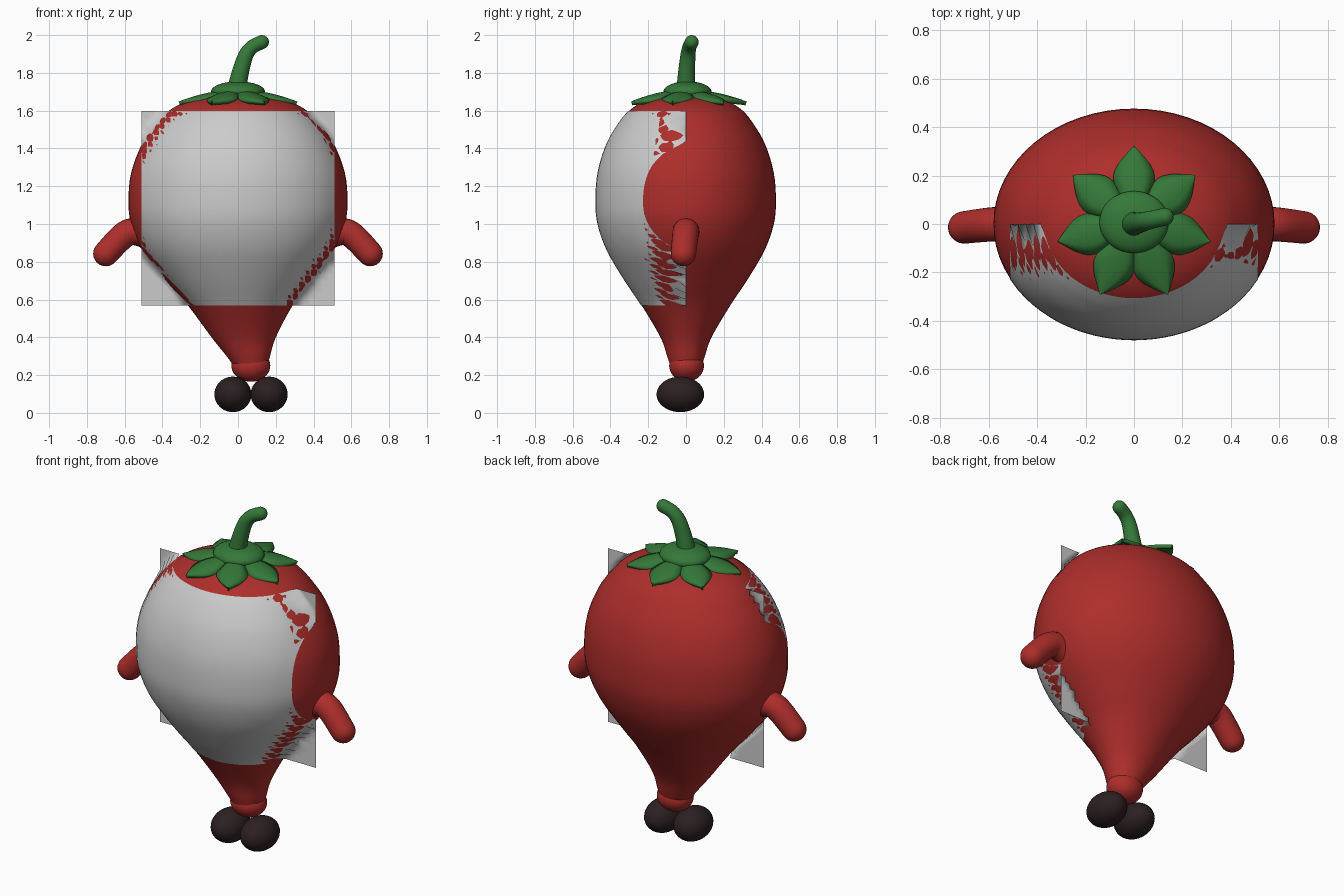
import bpy, bmesh, math
from mathutils import Vector
from mathutils.bvhtree import BVHTree

if "Cube" in bpy.data.objects:
    bpy.data.objects.remove(bpy.data.objects["Cube"])


def material(name, rgb):
    m = bpy.data.materials.new(name)
    m.diffuse_color = (*rgb, 1)
    m.use_nodes = True
    m.node_tree.nodes["Principled BSDF"].inputs["Base Color"].default_value = m.diffuse_color
    return m


RED = material("red skin", (0.42, 0.027, 0.024))
GREEN = material("green leaf", (0.035, 0.19, 0.04))
DARK = material("dark shoe", (0.025, 0.014, 0.016))


def finish(name, bm, mat=None):
    me = bpy.data.meshes.new(name)
    bm.to_mesh(me)
    bm.free()
    for p in me.polygons:
        p.use_smooth = True
    ob = bpy.data.objects.new(name, me)
    bpy.context.collection.objects.link(ob)
    if mat:
        me.materials.append(mat)
    return ob


def ellipsoid(name, centre, radii, mat):
    bm = bmesh.new()
    bmesh.ops.create_uvsphere(bm, u_segments=32, v_segments=20, radius=1)
    bmesh.ops.scale(bm, vec=radii, verts=bm.verts)
    bmesh.ops.translate(bm, vec=centre, verts=bm.verts)
    return finish(name, bm, mat)


def spline(pts, steps):
    """Catmull-Rom through tuples of any length."""
    out = []
    ext = [pts[0]] + list(pts) + [pts[-1]]
    for i in range(len(pts) - 1):
        quads = list(zip(*ext[i:i + 4]))
        for s in range(steps):
            t = s / steps
            out.append([0.5 * (2 * b + (c - a) * t + (2 * a - 5 * b + 4 * c - d) * t * t
                               + (3 * b - a - 3 * c + d) * t ** 3) for a, b, c, d in quads])
    return out + [list(pts[-1])]


def skin(bm, rings):
    loops = [[bm.verts.new(p) for p in r] for r in rings]
    n = len(loops[0])
    for a, b in zip(loops, loops[1:]):
        for i in range(n):
            j = (i + 1) % n
            bm.faces.new((a[i], a[j], b[j], b[i]))
    bm.faces.new(loops[0][::-1])
    bm.faces.new(loops[-1])
    bmesh.ops.recalc_face_normals(bm, faces=bm.faces)


def tube(name, pts, mat):
    """Round-ended tube in a near-xz plane; points are (x, y, z, radius)."""
    path = spline(pts, 6)
    P = [Vector(p[:3]) for p in path]
    R = [p[3] for p in path]
    end = (P[-1] - P[-2]).normalized()
    base, r0 = P[-1].copy(), R[-1]
    for k in range(1, 7):
        a = k * math.pi / 2 / 6.1
        P.append(base + end * r0 * math.sin(a))
        R.append(r0 * math.cos(a))
    rings = []
    for i, (p, r) in enumerate(zip(P, R)):
        d = (P[min(i + 1, len(P) - 1)] - P[max(i - 1, 0)]).normalized()
        u = d.cross(Vector((0, 1, 0))).normalized()
        v = d.cross(u)
        rings.append([p + r * (math.cos(t) * u + math.sin(t) * v)
                      for t in [k * math.tau / 24 for k in range(24)]])
    bm = bmesh.new()
    skin(bm, rings)
    return finish(name, bm, mat)


# Body: oval rings (z, centre x, half width, half depth)
profile = [(0.24, 0.068, 0.085, 0.08), (0.30, 0.055, 0.115, 0.10), (0.40, 0.03, 0.17, 0.135),
           (0.57, 0.012, 0.278, 0.235), (0.70, 0.004, 0.385, 0.322), (0.86, 0, 0.507, 0.416),
           (1.00, 0, 0.566, 0.465), (1.12, 0, 0.58, 0.476), (1.27, 0, 0.566, 0.465),
           (1.42, 0, 0.51, 0.42), (1.53, 0, 0.435, 0.357), (1.60, 0, 0.365, 0.30),
           (1.65, 0, 0.27, 0.22), (1.68, 0, 0.14, 0.115), (1.685, 0, 0.02, 0.02)]
bm = bmesh.new()
skin(bm, [[(cx + rx * math.cos(k * math.tau / 64), ry * math.sin(k * math.tau / 64), z)
           for k in range(64)] for z, cx, rx, ry in spline(profile, 4)])
bvh = BVHTree.FromBMesh(bm)
finish("body", bm, RED)
ellipsoid("body_tip", (0.068, 0.003, 0.25), (0.103, 0.092, 0.085), RED)

# Front panel: flat sheet projected onto the body, corners that miss stay at y = 0
bm = bmesh.new()
N = 32
grid = []
for j in range(N + 1):
    row = []
    for i in range(N + 1):
        x, z = -0.512 + 1.024 * i / N, 0.568 + 1.03 * j / N
        hit = bvh.ray_cast(Vector((x, -2, z)), Vector((0, 1, 0)))[0]
        row.append(bm.verts.new((x, hit.y - 0.004 if hit else 0, z)))
    grid.append(row)
for j in range(N):
    for i in range(N):
        a, b = grid[j][i], grid[j][i + 1]
        c, d = grid[j + 1][i + 1], grid[j + 1][i]
        bm.faces.new((a, b, d))
        bm.faces.new((b, c, d))
finish("front_panel", bm)

# Arms and feet
for side, s in (("right", 1), ("left", -1)):
    tube(side + "_arm", [(s * 0.44, 0, 0.92, 0.07), (s * 0.54, 0, 0.958, 0.071),
                         (s * 0.605, -0.003, 0.94, 0.07), (s * 0.70, -0.014, 0.843, 0.067)], RED)
    ellipsoid(side + "_foot", (0.069 + s * 0.096, -0.03, 0.098), (0.098, 0.126, 0.094), DARK)

# Leaf crown: seven pointed leaves around a domed cap
outline = [(0.08, 0.04), (0.13, 0.065), (0.18, 0.085), (0.22, 0.08),
           (0.26, 0.057), (0.295, 0.027), (0.322, 0.002)]
for n in range(7):
    ang = math.pi / 2 + n * math.tau / 7
    ca, sa = math.cos(ang), math.sin(ang)
    bm = bmesh.new()
    rows = []
    for r, w in spline(outline, 2):
        z = 1.705 - 0.55 * max(0, r - 0.08) ** 1.6
        rows.append([bm.verts.new((r * ca - w * k * sa, r * sa + w * k * ca,
                                   z - 0.022 * k * k * w / 0.085))
                     for k in (-1, -0.5, 0, 0.5, 1)])
    for a, b in zip(rows, rows[1:]):
        for i in range(4):
            bm.faces.new((a[i], b[i], b[i + 1], a[i + 1]))
    leaf = finish("leaf_%d" % (n + 1), bm, GREEN)
    mod = leaf.modifiers.new("thickness", 'SOLIDIFY')
    mod.thickness = 0.022
    mod.offset = -1
ellipsoid("crown_cap", (0, 0.008, 1.70), (0.143, 0.128, 0.055), GREEN)

# Bent stem
tube("stem", [(-0.005, 0, 1.72, 0.05), (0.012, 0.003, 1.80, 0.045), (0.04, 0.01, 1.89, 0.04),
              (0.075, 0.018, 1.937, 0.037), (0.127, 0.03, 1.963, 0.037)], GREEN)
